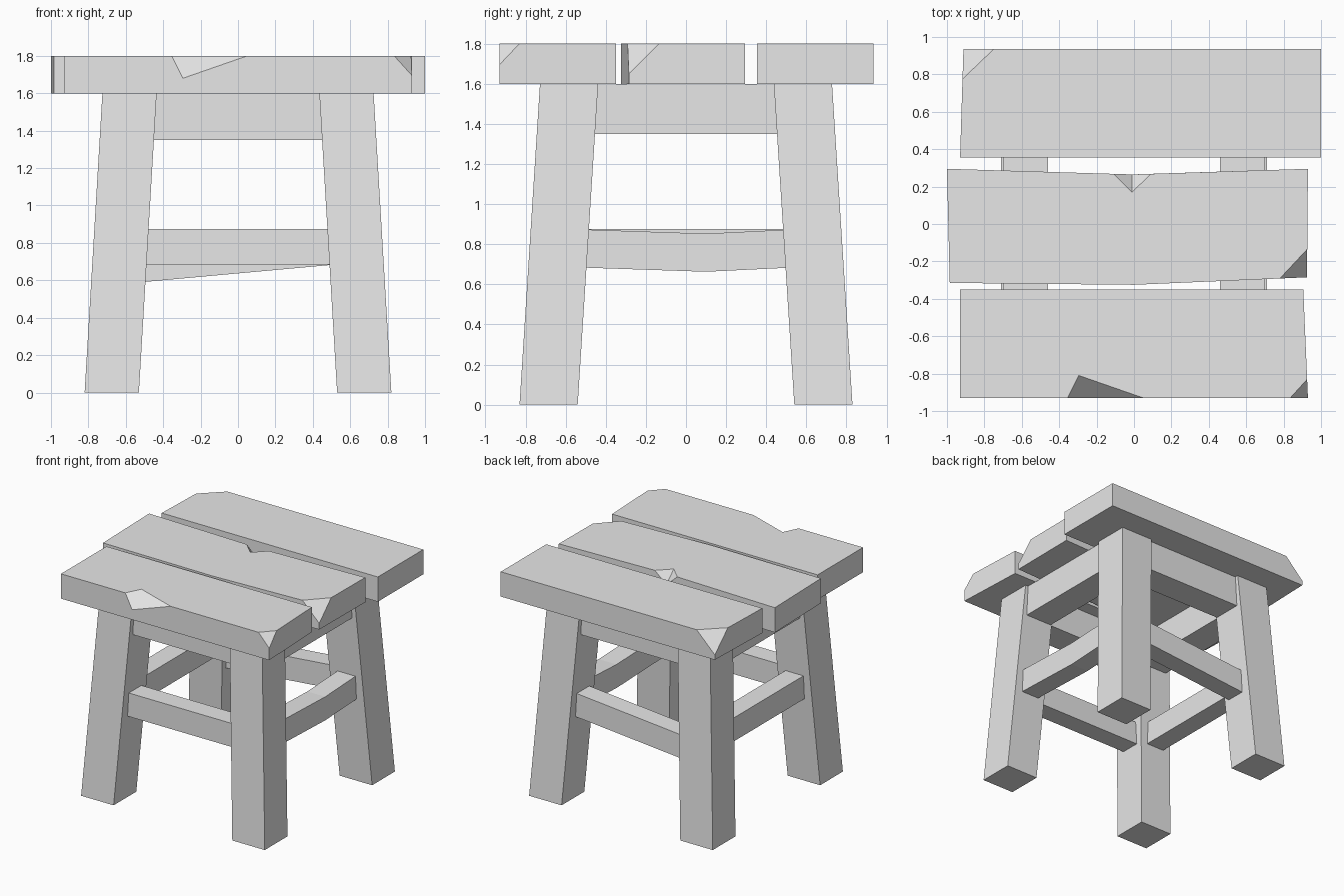
import bpy, bmesh
from mathutils import Vector

cube = bpy.data.objects.get("Cube")
if cube:
    bpy.data.objects.remove(cube, do_unlink=True)

wood = bpy.data.materials.new("plain_grey")
wood.use_nodes = True
wood.diffuse_color = (0.8, 0.8, 0.8, 1)
wood.node_tree.nodes["Principled BSDF"].inputs["Base Color"].default_value = (0.8, 0.8, 0.8, 1)

SEAT_BOTTOM, SEAT_TOP = 1.6, 1.8


def finish(name, bm):
    """Turn a bmesh into a flat-shaded object."""
    bmesh.ops.recalc_face_normals(bm, faces=bm.faces[:])
    mesh = bpy.data.meshes.new(name)
    bm.to_mesh(mesh)
    bm.free()
    mesh.materials.append(wood)
    obj = bpy.data.objects.new(name, mesh)
    bpy.context.collection.objects.link(obj)
    return obj


def loft(name, sections):
    """Join a row of four-cornered cross-sections into a closed bar."""
    bm = bmesh.new()
    rings = [[bm.verts.new(p) for p in s] for s in sections]
    for a, b in zip(rings, rings[1:]):
        for i in range(4):
            j = (i + 1) % 4
            bm.faces.new((a[i], a[j], b[j], b[i]))
    bm.faces.new(rings[0])
    bm.faces.new(rings[-1])
    return finish(name, bm)


def rail(name, axis, offset, width, height, path):
    """Bar along an axis; path holds (position along the axis, bottom height)."""
    sections = []
    for t, z in path:
        corners = [(offset - width / 2, z), (offset + width / 2, z),
                   (offset + width / 2, z + height), (offset - width / 2, z + height)]
        sections.append([(t, o, h) if axis == "x" else (o, t, h) for o, h in corners])
    return loft(name, sections)


def plank(name, outline, corner=None, notch=None):
    """Board from an anticlockwise outline, with a chipped corner or edge.
    corner: three points of the cutting plane.
    notch: outline index, start, end, inner point, depth, whether it is split."""
    bm = bmesh.new()
    low = [bm.verts.new((x, y, SEAT_BOTTOM)) for x, y in outline]
    high = [bm.verts.new((x, y, SEAT_TOP)) for x, y in outline]
    n = len(outline)
    top = list(high)
    sides = [[low[i], low[(i + 1) % n], high[(i + 1) % n], high[i]] for i in range(n)]
    if notch:
        k, start, end, inner, depth, split = notch
        a, b, c = [bm.verts.new((*p, SEAT_TOP)) for p in (start, end, inner)]
        d = high[k]
        d.co.z -= depth
        top[k:k + 1] = [a, c, b]
        sides[k - 1].insert(3, a)
        sides[k].insert(3, b)
        chips = [(d, c, a), (d, b, c)] if split else [(d, b, c, a)]
        for chip in chips:
            bm.faces.new(chip)
    for face in sides + [top, low[::-1]]:
        bm.faces.new(face)
    bmesh.ops.recalc_face_normals(bm, faces=bm.faces[:])
    if corner:
        p, q, r = map(Vector, corner)
        normal = (q - p).cross(r - p)
        if normal.z < 0:
            normal.negate()
        bmesh.ops.bisect_plane(bm, geom=bm.verts[:] + bm.edges[:] + bm.faces[:],
                               plane_co=p, plane_no=normal, clear_outer=True)
        bmesh.ops.holes_fill(bm, edges=[e for e in bm.edges if e.is_boundary])
    return finish(name, bm)


# Seat planks
front = plank("front_plank",
              [(-0.93, -0.93), (-0.295, -0.93), (0.93, -0.93), (0.905, -0.35), (-0.93, -0.35)],
              corner=[(0.835, -0.93, 1.8), (0.926, -0.83, 1.8), (0.93, -0.93, 1.695)],
              notch=(1, (-0.355, -0.93), (0.05, -0.93), (-0.295, -0.81), 0.12, False))
plank("middle_plank",
      [(-0.985, -0.315), (0, -0.325), (0.925, -0.285), (0.93, 0.295), (-0.01, 0.265), (-1, 0.295)],
      corner=[(0.78, -0.291, 1.8), (0.926, -0.135, 1.8), (0.925, -0.285, 1.65)],
      notch=(4, (0.09, 0.268), (-0.11, 0.268), (-0.01, 0.17), 0.09, True))
plank("back_plank",
      [(-0.93, 0.355), (1, 0.355), (1, 0.935), (-0.912, 0.935)],
      corner=[(-0.917, 0.775, 1.8), (-0.75, 0.935, 1.8), (-0.912, 0.935, 1.64)])

# Splayed legs
for sy, end in ((-1, "front"), (1, "back")):
    for sx, side in ((1, "left"), (-1, "right")):
        sections = []
        for cx, cy, z in ((0.675, 0.685, 0), (0.58, 0.583, SEAT_BOTTOM)):
            sections.append([(sx * cx + i * 0.145, sy * cy + j * 0.145, z)
                             for i, j in ((-1, -1), (1, -1), (1, 1), (-1, 1))])
        loft(f"{end}_{side}_leg", sections)

# Aprons under the seat
for name, axis, offset in (("front", "x", -0.58), ("back", "x", 0.58),
                           ("left", "y", 0.58), ("right", "y", -0.58)):
    rail(f"{name}_apron", axis, offset, 0.24, 0.25, [(-0.5, 1.35), (0.5, 1.35)])

# Stretchers: one tilted, one sagging, two level
level = [(-0.55, 0.685), (0.55, 0.685)]
rail("front_stretcher", "x", -0.63, 0.16, 0.19, level)
rail("right_stretcher", "y", -0.63, 0.16, 0.19, level)
rail("back_stretcher", "x", 0.63, 0.16, 0.19, [(-0.55, 0.587), (0.55, 0.687)])
rail("left_stretcher", "y", 0.63, 0.16, 0.19, [(-0.55, 0.685), (0.1, 0.663), (0.55, 0.685)])
